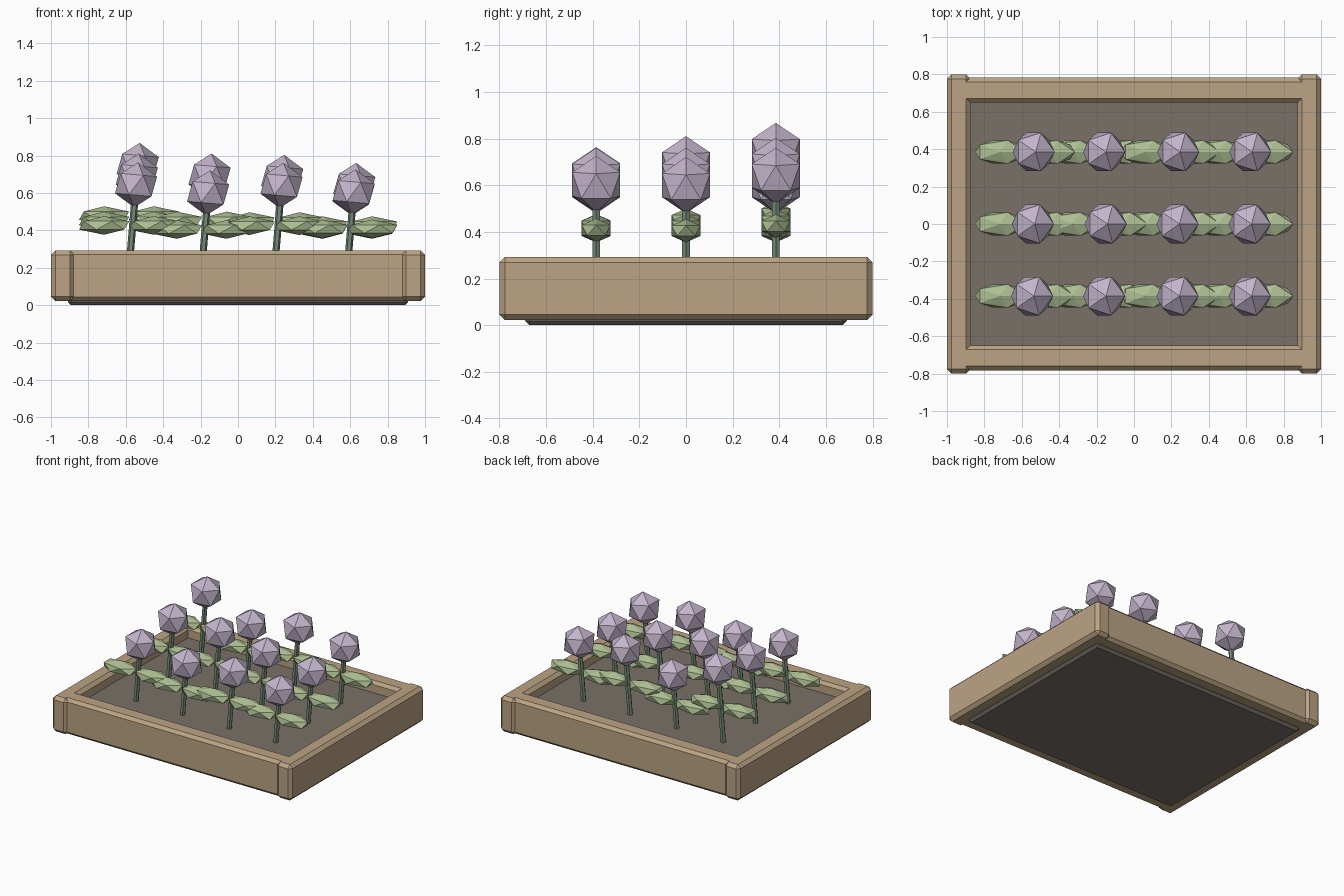
import bpy, bmesh, math
from mathutils import Matrix, Vector

if "Cube" in bpy.data.objects:
    bpy.data.objects.remove(bpy.data.objects["Cube"])


def material(name, rgb):
    m = bpy.data.materials.new(name)
    m.diffuse_color = (*rgb, 1)
    m.use_nodes = True
    m.node_tree.nodes["Principled BSDF"].inputs["Base Color"].default_value = m.diffuse_color
    return m


WOOD = material("wood", (0.50, 0.37, 0.23))
SOIL = material("soil", (0.19, 0.165, 0.14))
STEM = material("stem_green", (0.18, 0.27, 0.19))
LEAF = material("leaf_green", (0.42, 0.52, 0.29))
BLOOM = material("lavender", (0.55, 0.46, 0.60))


def finish(name, bm, mat):
    me = bpy.data.meshes.new(name)
    bm.to_mesh(me)
    bm.free()
    me.materials.append(mat)
    ob = bpy.data.objects.new(name, me)
    bpy.context.collection.objects.link(ob)
    return ob


def box(name, lo, hi, bevel, mat):
    lo, hi = Vector(lo), Vector(hi)
    bm = bmesh.new()
    bmesh.ops.create_cube(bm, size=1, matrix=Matrix.Translation((lo + hi) / 2)
                          @ Matrix.Diagonal((*(hi - lo), 1)))
    bmesh.ops.bevel(bm, geom=bm.edges[:], offset=bevel, segments=1,
                    affect='EDGES', profile=0.5)
    return finish(name, bm, mat)


def ico(name, centre, radii, tilt, mat):
    bm = bmesh.new()
    bmesh.ops.create_icosphere(bm, subdivisions=1, radius=1,
                               matrix=Matrix.Translation(centre)
                               @ Matrix.Rotation(tilt, 4, 'Y')
                               @ Matrix.Diagonal((*radii, 1)))
    return finish(name, bm, mat)


def stem(name, start, end, radius, mat):
    axis = end - start
    bm = bmesh.new()
    bmesh.ops.create_cone(bm, cap_ends=True, segments=6, radius1=radius,
                          radius2=radius, depth=axis.length,
                          matrix=Matrix.Translation((start + end) / 2)
                          @ axis.to_track_quat('Z', 'Y').to_matrix().to_4x4())
    return finish(name, bm, mat)


# Planter: soil bed and four bevelled boards
SOIL_Z = 0.21
box("soil_bed", (-0.91, -0.69, 0), (0.91, 0.69, SOIL_Z), 0.018, SOIL)
for side, s in (("front", -1), ("back", 1)):
    y0, y1 = sorted((s * 0.65, s * 0.782))
    box(side + "_board", (-0.96, y0, 0.022), (0.96, y1, 0.293), 0.022, WOOD)
for side, s in (("left", -1), ("right", 1)):
    x0, x1 = sorted((s * 0.873, s))
    box(side + "_board", (x0, -0.8, 0.022), (x1, 0.8, 0.293), 0.024, WOOD)

# Plants: bloom centre heights per row (front to back), left to right
ROWS = ((-0.385, (0.643, 0.60, 0.64, 0.605)),
        (0.0, (0.69, 0.69, 0.64, 0.60)),
        (0.385, (0.747, 0.60, 0.683, 0.64)))
LEAN = math.radians(5)
for r, (y, heights) in enumerate(ROWS):
    for c, z in enumerate(heights):
        tag = f"_{r + 1}_{c + 1}"
        x = -0.583 + c * 0.389
        base = Vector((x, y, SOIL_Z - 0.02))
        top = Vector((x + (z - SOIL_Z) * math.tan(LEAN), y, z))
        stem("stem" + tag, base, top, 0.019, STEM)
        ico("bloom" + tag, top, (0.121,) * 3, LEAN, BLOOM)
        # Pair of flattened leaves halfway up the stem
        for side, s in (("left", -1), ("right", 1)):
            ico(f"{side}_leaf" + tag, (x + s * 0.133, y, (SOIL_Z + z) / 2),
                (0.15, 0.073, 0.05), 0, LEAF)
